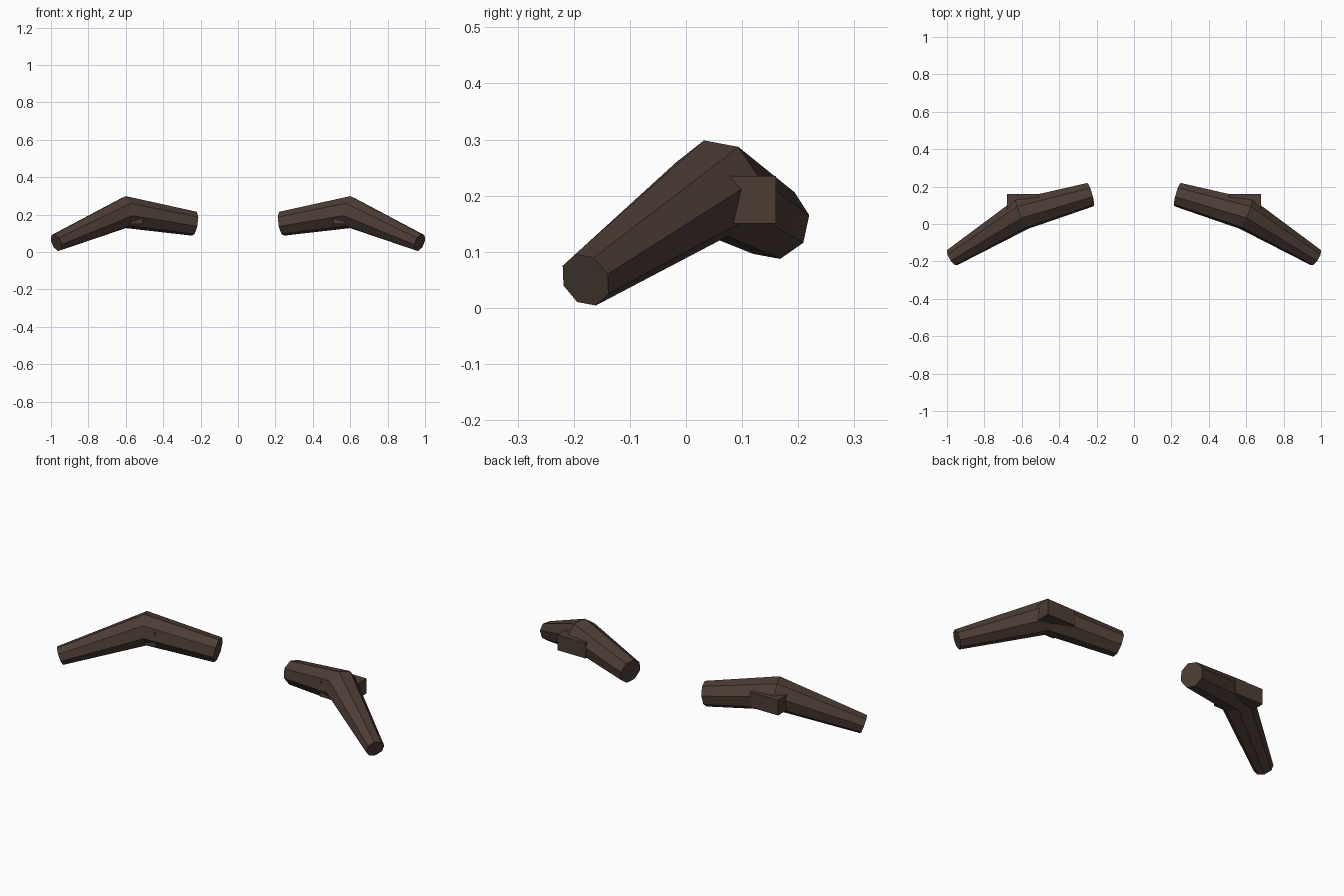
import bpy, bmesh, math
from mathutils import Vector

if "Cube" in bpy.data.objects:
    bpy.data.objects.remove(bpy.data.objects["Cube"])

brown = bpy.data.materials.new("dark brown")
brown.diffuse_color = (0.075, 0.047, 0.036, 1)
brown.use_nodes = True
brown.node_tree.nodes["Principled BSDF"].inputs["Base Color"].default_value = brown.diffuse_color

SIDES = 8
TWIST = math.radians(12.5)


def make_object(name, bm):
    bmesh.ops.recalc_face_normals(bm, faces=bm.faces)
    mesh = bpy.data.meshes.new(name)
    bm.to_mesh(mesh)
    bm.free()
    mesh.materials.append(brown)
    obj = bpy.data.objects.new(name, mesh)
    bpy.context.collection.objects.link(obj)


def ring(bm, centre, normal, radius, side):
    """Octagonal cross-section perpendicular to the limb, mirrored by side."""
    n = normal.normalized()
    u = Vector((-n.y, n.x, 0)).normalized()
    v = n.cross(u)
    if v.z < 0:
        v = -v
    verts = []
    for i in range(SIDES):
        a = TWIST + i * math.tau / SIDES
        p = centre + radius * (u * math.cos(a) + v * math.sin(a))
        verts.append(bm.verts.new((p.x * side, p.y, p.z)))
    return verts


def arm(name, side):
    # shoulder, elbow and wrist sections
    pts = [Vector(p) for p in ((0.233, 0.157, 0.151), (0.6, 0.053, 0.213), (0.971, -0.179, 0.05))]
    upper = (pts[1] - pts[0]).normalized()
    lower = (pts[2] - pts[1]).normalized()
    bm = bmesh.new()
    rings = [ring(bm, c, n, r, side) for c, n, r in
             zip(pts, (upper, upper + lower, lower), (0.066, 0.088, 0.05))]
    for a, b in zip(rings, rings[1:]):
        for i in range(SIDES):
            j = (i + 1) % SIDES
            bm.faces.new((a[i], a[j], b[j], b[i]))
    bm.faces.new(rings[0])
    bm.faces.new(rings[-1])
    make_object(name, bm)


def elbow_block(name, side):
    lo, hi = Vector((0.508, -0.003, 0.15)), Vector((0.68, 0.16, 0.235))
    bm = bmesh.new()
    bmesh.ops.create_cube(bm, size=1)
    for v in bm.verts:
        p = [(l + h) / 2 + c * (h - l) for l, h, c in zip(lo, hi, v.co)]
        v.co = (p[0] * side, p[1], p[2])
    make_object(name, bm)


for label, side in (("right", 1), ("left", -1)):
    arm(label + "_arm", side)
    elbow_block(label + "_elbow_block", side)
